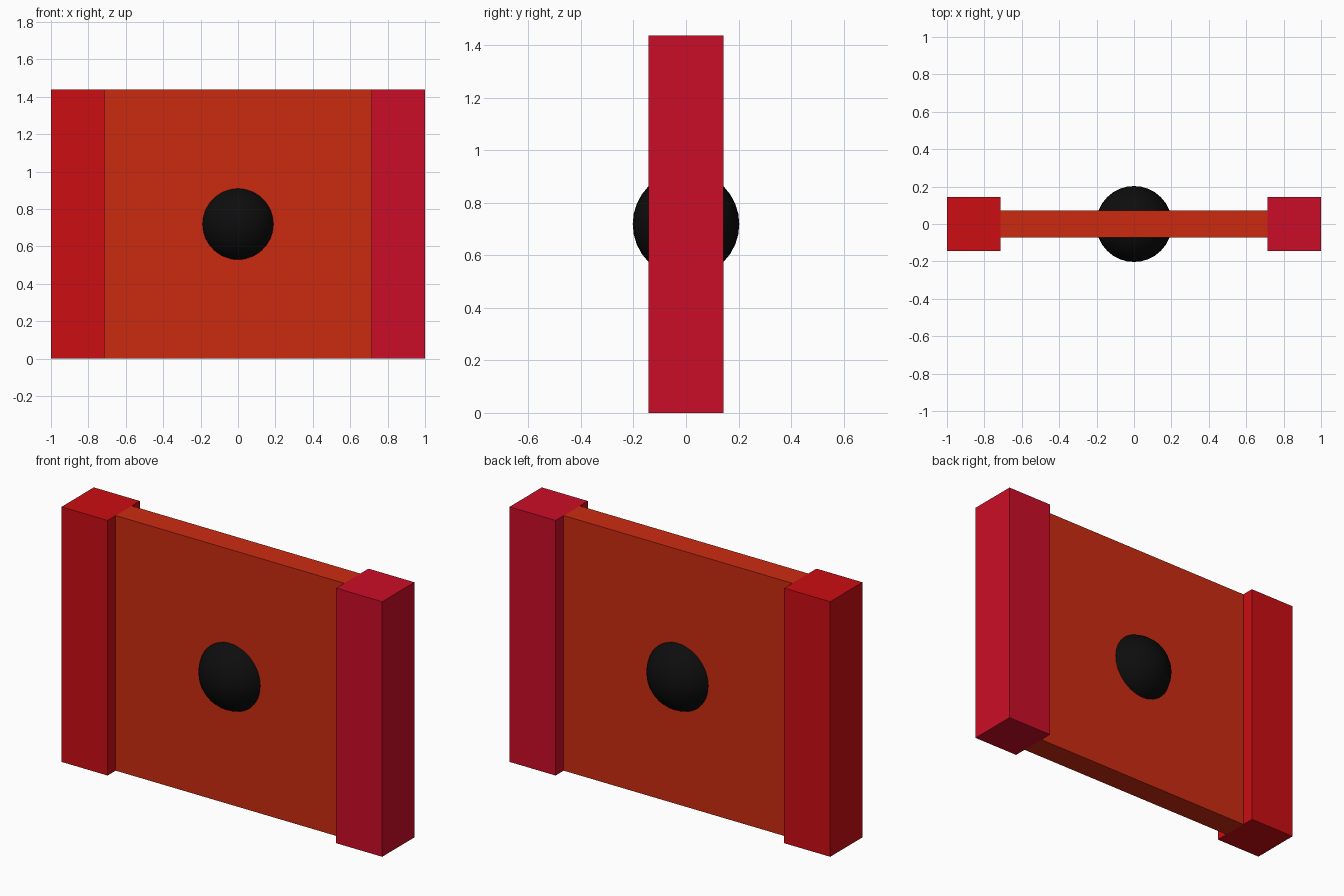
import bpy

if "Cube" in bpy.data.objects:
    bpy.data.objects.remove(bpy.data.objects["Cube"])

HEIGHT = 1.438
POST = 0.287      # square post side
PANEL = 0.143     # panel thickness
BALL_R = 0.203


def colour(obj, name, rgb):
    mat = bpy.data.materials.new(name)
    mat.diffuse_color = (*rgb, 1)
    mat.use_nodes = True
    mat.node_tree.nodes["Principled BSDF"].inputs["Base Color"].default_value = mat.diffuse_color
    obj.data.materials.append(mat)


def box(name, size, x, rgb):
    bpy.ops.mesh.primitive_cube_add(size=1, location=(x, 0, HEIGHT / 2))
    obj = bpy.context.object
    obj.name = name
    obj.scale = size
    bpy.ops.object.transform_apply(location=False, rotation=False, scale=True)
    colour(obj, name + "_colour", rgb)
    return obj


# End posts, each in its own red
post_x = 1 - POST / 2
box("left_post", (POST, POST, HEIGHT), -post_x, (0.60, 0.004, 0.006))
box("right_post", (POST, POST, HEIGHT), post_x, (0.60, 0.004, 0.02))

# Thin panel between the posts
box("panel", (2 - 2 * POST, PANEL, HEIGHT), 0, (0.60, 0.024, 0.005))

# Black ball set through the middle of the panel
bpy.ops.mesh.primitive_uv_sphere_add(segments=32, ring_count=16, radius=BALL_R,
                                     location=(0, 0, HEIGHT / 2))
ball = bpy.context.object
ball.name = "centre_ball"
bpy.ops.object.shade_smooth()
colour(ball, "black", (0.004, 0.004, 0.004))
